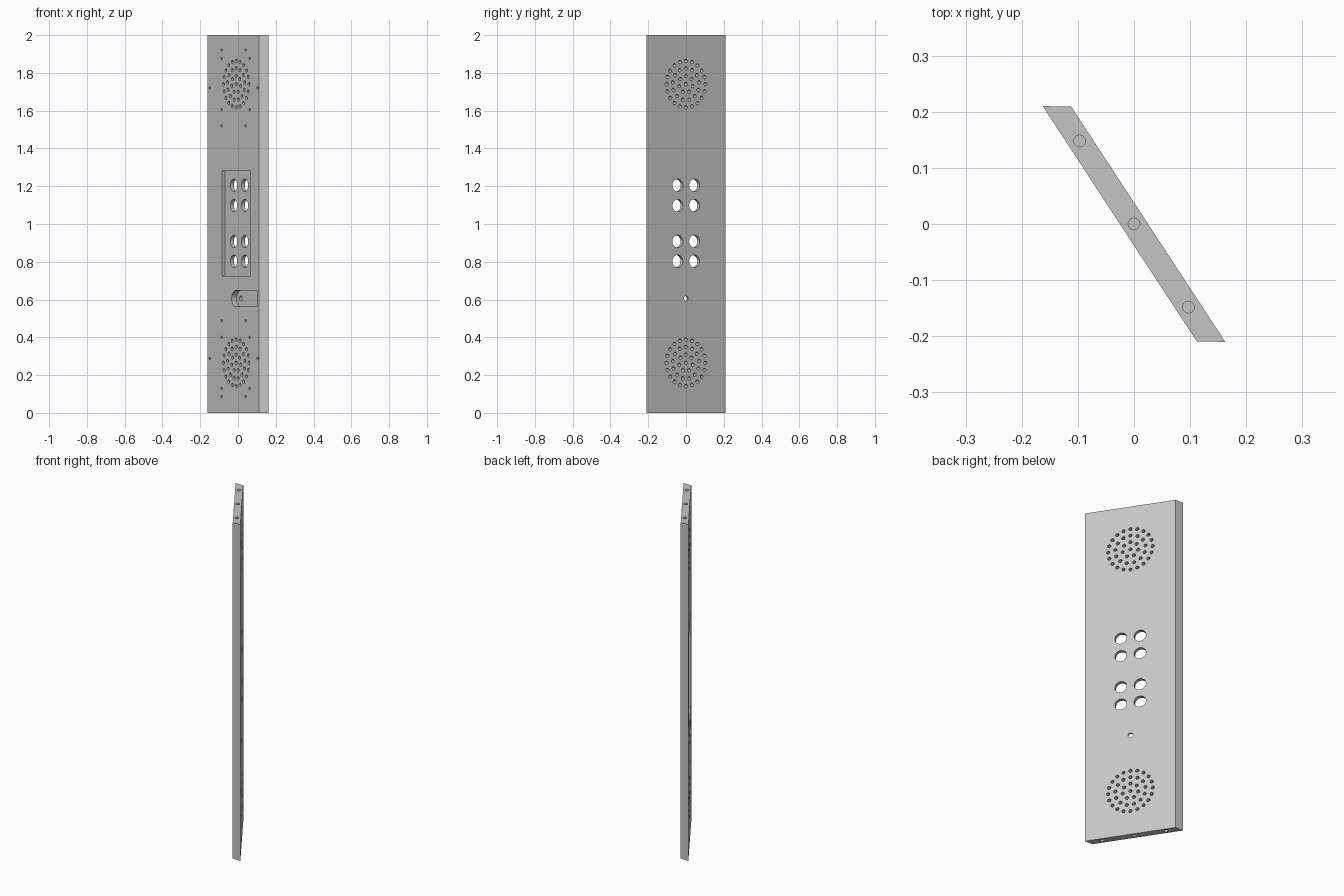
import bpy, bmesh, math
from mathutils import Vector

cube = bpy.data.objects.get("Cube")
if cube:
    bpy.data.objects.remove(cube, do_unlink=True)

# Panel frame: X runs along the slab, Y through its thickness, Z is up
ANGLE = math.atan2(-0.42, 0.275)
HALF = 0.021          # half thickness
MID = 0.0137          # line the speaker, buttons and lock sit on
INNER, OUTER = -HALF, HALF

grey = bpy.data.materials.new("light_grey")
grey.use_nodes = True
colour = (0.56, 0.56, 0.56, 1)
grey.diffuse_color = colour
grey.node_tree.nodes["Principled BSDF"].inputs["Base Color"].default_value = colour


def prism(bm, base, offset):
    """Extrude a closed loop of points along an offset."""
    face = bm.faces.new([bm.verts.new(p) for p in base])
    out = bmesh.ops.extrude_face_region(bm, geom=[face])
    moved = [v for v in out["geom"] if isinstance(v, bmesh.types.BMVert)]
    bmesh.ops.translate(bm, vec=Vector(offset), verts=moved)


def hole(bm, s, z, r, d0, d1, sides=16):
    """Round cutter through the thickness."""
    ring = [(s + r * math.cos(a), d0, z + r * math.sin(a))
            for a in (2 * math.pi * i / sides for i in range(sides))]
    prism(bm, ring, (0, d1 - d0, 0))


def finish(bm, name):
    bmesh.ops.recalc_face_normals(bm, faces=bm.faces)
    mesh = bpy.data.meshes.new(name)
    bm.to_mesh(mesh)
    bm.free()
    mesh.materials.append(grey)
    obj = bpy.data.objects.new(name, mesh)
    bpy.context.collection.objects.link(obj)
    return obj


# Slab with mitred long edges
bm = bmesh.new()
prism(bm, [(-0.265, INNER, 0), (0.236, INNER, 0),
           (0.265, OUTER, 0), (-0.236, OUTER, 0)], (0, 0, 2))
panel = finish(bm, "intercom_panel")

# Recesses on the inner face: button pocket and round-ended lock slot
bm = bmesh.new()
w, low, high = 0.138, 0.725, 1.28
prism(bm, [(MID - w, -0.05, low), (MID + w, -0.05, low),
           (MID + w, -0.05, high), (MID - w, -0.05, high)], (0, 0.049, 0))
LOCK_Z, r = 0.605, 0.043
arc = [math.pi / 2 + math.pi * i / 16 for i in range(17)]
slot = [(MID + r * math.cos(a), -0.05, LOCK_Z + r * math.sin(a)) for a in arc]
slot += [(0.215, -0.05, LOCK_Z - r), (0.215, -0.05, LOCK_Z + r)]
prism(bm, slot, (0, 0.059, 0))
recesses = finish(bm, "recess_cutter")

# Holes through the panel: buttons, lock and speaker grilles
bm = bmesh.new()
for z in (0.803, 0.908, 1.098, 1.205):
    for side in (-1, 1):
        hole(bm, MID + side * 0.053, z, 0.033, -0.05, 0.05, 32)
hole(bm, MID, LOCK_Z, 0.014, -0.05, 0.05)
for centre in (0.265, 1.74):
    hole(bm, MID, centre, 0.0095, -0.05, 0.05, 12)
    for radius, count in ((0.044, 7), (0.084, 13), (0.123, 20)):
        for i in range(count):
            a = math.pi / 2 + 2 * math.pi * i / count
            hole(bm, MID + radius * math.cos(a), centre + radius * math.sin(a),
                 0.0095, -0.05, 0.05, 12)
    # Blind screw holes around each speaker
    for side in (-1, 1):
        for up in (-1, 1):
            hole(bm, 0.008 + side * 0.135, centre + up * 0.135, 0.007, -0.05, -0.009, 10)
for centre in (0.287, 1.72):
    for side in (-1, 1):
        hole(bm, -0.011 + side * 0.231, centre, 0.007, -0.05, -0.009, 10)
        for up in (-1, 1):
            hole(bm, -0.011 + side * 0.116, centre + up * 0.201, 0.007, -0.05, -0.009, 10)
# Blind fixing holes in the top and bottom ends
for s in (-0.177, 0, 0.177):
    ring = [(s + 0.0105 * math.cos(a), 0.0105 * math.sin(a))
            for a in (2 * math.pi * i / 12 for i in range(12))]
    prism(bm, [(x, y, -0.05) for x, y in ring], (0, 0, 0.11))
    prism(bm, [(x, y, 1.94) for x, y in ring], (0, 0, 0.11))
holes = finish(bm, "hole_cutter")

# Cut, then turn the panel to its angle
bpy.ops.object.select_all(action="DESELECT")
bpy.context.view_layer.objects.active = panel
panel.select_set(True)
for cutter in (recesses, holes):
    mod = panel.modifiers.new(cutter.name, "BOOLEAN")
    mod.operation = "DIFFERENCE"
    mod.solver = "EXACT"
    mod.object = cutter
    bpy.ops.object.modifier_apply(modifier=mod.name)
    bpy.data.objects.remove(cutter, do_unlink=True)
panel.rotation_euler.z = ANGLE
bpy.ops.object.transform_apply(location=False, rotation=True, scale=False)
bpy.ops.object.shade_smooth_by_angle(angle=math.radians(35))
